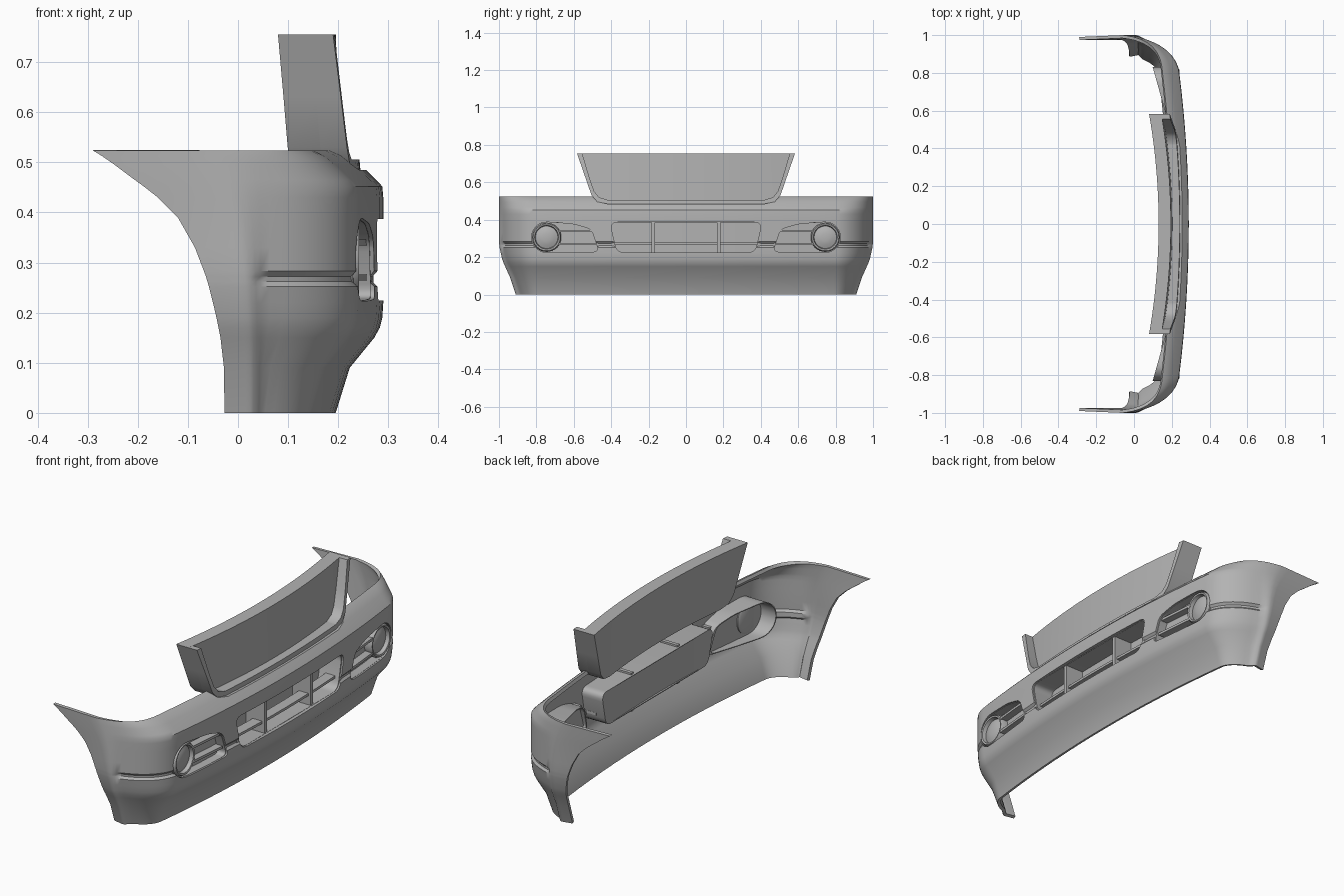
import bpy, bmesh, math
from mathutils import Vector

cube = bpy.data.objects.get("Cube")
if cube:
    bpy.data.objects.remove(cube, do_unlink=True)

grey = bpy.data.materials.new("plain grey")
grey.use_nodes = True
grey.diffuse_color = (0.45, 0.45, 0.45, 1)
grey.node_tree.nodes["Principled BSDF"].inputs["Base Color"].default_value = grey.diffuse_color


def smooth(obj):
    obj.data.shade_smooth()
    obj.data.set_sharp_from_angle(angle=math.radians(35))


def finish(name, bm, recalc=True):
    if recalc:
        bmesh.ops.recalc_face_normals(bm, faces=bm.faces)
    mesh = bpy.data.meshes.new(name)
    bm.to_mesh(mesh)
    bm.free()
    mesh.materials.append(grey)
    obj = bpy.data.objects.new(name, mesh)
    bpy.context.collection.objects.link(obj)
    smooth(obj)
    return obj


def rounded(points, radius, steps=5):
    """Round every corner of a (y, z) outline."""
    pts = [Vector(p) for p in points]
    out = []
    for i, p in enumerate(pts):
        a, b = pts[i - 1] - p, pts[(i + 1) % len(pts)] - p
        s = p + a.normalized() * min(radius, a.length * 0.45)
        e = p + b.normalized() * min(radius, b.length * 0.45)
        for k in range(steps + 1):
            t = k / steps
            out.append(s * (1 - t) ** 2 + p * 2 * t * (1 - t) + e * t * t)
    return out


def scaled(outline, factor):
    c = sum((Vector(p) for p in outline), Vector((0, 0))) / len(outline)
    return [c + (Vector(p) - c) * factor for p in outline]


def flipped(outline, side):
    return [(p[0] * side, p[1]) for p in outline]


def plate(name, outline, back, front, step=0.06):
    """Outline in y and z, thickened in x between two curved sheets."""
    bm = bmesh.new()
    face = bm.faces.new([bm.verts.new((0, p[0], p[1])) for p in outline])
    grown = bmesh.ops.extrude_face_region(bm, geom=[face])
    for v in grown["geom"]:
        if isinstance(v, bmesh.types.BMVert):
            v.co.x = 1
    for k in range(-17, 18):
        bmesh.ops.bisect_plane(bm, geom=bm.verts[:] + bm.edges[:] + bm.faces[:],
                               plane_co=(0, k * step, 0), plane_no=(0, 1, 0))
    for v in bm.verts:
        v.co.x = (front if v.co.x > 0.5 else back)(v.co.y, v.co.z)
    return finish(name, bm)


def tube(name, outline, back, front):
    """Open tunnel with thick walls that follows an outline."""
    bm = bmesh.new()
    loops = []
    for factor, fn in ((1.03, front), (1.03, back), (0.985, back), (0.985, front)):
        loops.append([bm.verts.new((fn(p[0], p[1]), p[0], p[1])) for p in scaled(outline, factor)])
    n = len(outline)
    for i in range(4):
        a, b = loops[i], loops[(i + 1) % 4]
        for j in range(n):
            bm.faces.new((a[j], a[(j + 1) % n], b[(j + 1) % n], b[j]))
    return finish(name, bm)


def bar(name, y0, y1, z0, z1, back, front):
    return plate(name, [(y0, z0), (y1, z0), (y1, z1), (y0, z1)], back, front)


def surf(y):
    """Depth of the bumper face at a given y."""
    return 0.29 - 0.078 * y * y


def inset(amount):
    return lambda y, z: surf(y) - amount


# Plan curve of the bumper: gently bowed face, round corner, straight tail
plan = [Vector((surf(k / 10), k / 10)) for k in range(8)]
c0, c1, c2, c3 = (Vector(p) for p in ((surf(0.8), 0.8), (0.229, 0.9), (0.125, 0.987), (-0.06, 1)))
for k in range(16):
    t = k / 16
    plan.append(c0 * (1 - t) ** 3 + c1 * 3 * t * (1 - t) ** 2 + c2 * 3 * t * t * (1 - t) + c3 * t ** 3)
plan += [c3.lerp(Vector((-0.29, 0.99)), k / 5) for k in range(6)]
plan = [Vector((p.x, -p.y)) for p in reversed(plan[1:])] + plan

# Bumper skin rows: height, front inset, side inset, tail x, groove depth
rows = [(0, .095, .09, -.027, 0), (.09, .067, .06, -.028, 0), (.15, .018, .033, -.035, 0),
        (.17, .007, .024, -.039, 0), (.19, .002, .017, -.043, 0), (.22, 0, .01, -.05, 0),
        (.252, 0, .003, -.058, 0), (.262, 0, .002, -.061, .01), (.272, 0, .001, -.064, .01),
        (.283, 0, 0, -.068, 0), (.33, 0, 0, -.086, 0), (.39, 0, 0, -.12, 0),
        (.43, 0, 0, -.16, 0), (.452, .002, 0, -.188, 0), (.465, .014, 0, -.206, 0),
        (.495, .045, 0, -.246, 0), (.513, .066, 0, -.272, 0), (.524, .09, 0, -.29, 0)]
tail_start = 0.05
bm = bmesh.new()
grid = []
for z, d, e, tail, groove in rows:
    line = []
    for i, p in enumerate(plan):
        tan = (plan[min(i + 1, len(plan) - 1)] - plan[max(i - 1, 0)]).normalized()
        nx, ny = max(tan.y, 0), -tan.x
        g = groove * min(1, max(0, p.x / 0.04))
        x = p.x - (d + g) * nx
        if x < tail_start:
            x = tail_start + (x - tail_start) * (tail_start - tail) / (tail_start + 0.29)
        line.append(bm.verts.new((x, p.y - (e + g) * ny, z)))
    grid.append(line)
for a, b in zip(grid, grid[1:]):
    for j in range(len(a) - 1):
        bm.faces.new((a[j], a[j + 1], b[j + 1], b[j]))
bumper = finish("bumper_skin", bm, recalc=False)
solid = bumper.modifiers.new("thickness", 'SOLIDIFY')
solid.thickness = 0.016
solid.offset = -1

# Outlines of the openings and the upper grille
centre = rounded([(-.412, .387), (-.375, .224), (.375, .224), (.412, .387)], 0.04)
lamp_y, lamp_z = 0.745, 0.306
arc = [(lamp_y + .083 * math.cos(a), lamp_z + .083 * math.sin(a))
       for a in (math.radians(20 * k - 90) for k in range(10))]
fog = rounded(arc + [(.6, .378), (.503, .35), (.462, .228), (.6, .224)], 0.03)
shell_half = [(.583, .755), (.505, .53), (.475, .496), (.42, .485)]
shell = shell_half + flipped(shell_half[::-1], -1)
inner_half = [(.555, .755), (.515, .62), (.49, .55), (.465, .52), (.42, .506)]
u_frame = shell + flipped(inner_half, -1) + inner_half[::-1]

# Cut the openings through the skin
for outline in (centre, fog, flipped(fog, -1), shell):
    cutter = plate("cutter", outline, lambda y, z: 0.08, lambda y, z: 0.4, step=3)
    cutter.hide_render = True
    cut = bumper.modifiers.new("opening", 'BOOLEAN')
    cut.operation, cut.solver, cut.object = 'DIFFERENCE', 'EXACT', cutter
bpy.context.view_layer.update()
cut_mesh = bpy.data.meshes.new_from_object(bumper.evaluated_get(bpy.context.evaluated_depsgraph_get()))
cutters = [m.object for m in bumper.modifiers if m.type == 'BOOLEAN']
bumper.modifiers.clear()
bumper.data = cut_mesh
for c in cutters:
    bpy.data.objects.remove(c, do_unlink=True)
smooth(bumper)


# Upper grille: curved back panel with a U-shaped frame in front
def shell_back(y, z):
    return 0.138 - 0.05 * (y / 0.58) ** 2 - 0.03 * (z - 0.5)


def shell_mid(y, z):
    return shell_back(y, z) + 0.065


def shell_front(y, z):
    return 0.243 - 0.03 * (y / 0.58) ** 2 - 0.09 * (z - 0.5)


plate("upper_grille_panel", shell, shell_back, shell_mid)
plate("upper_grille_frame", u_frame, shell_mid, shell_front)


# Lower centre intake: closed tray with crossing bars
def tray_back(y, z):
    return 0.165 - 0.08 * y * y


tube("intake_walls", centre, tray_back, inset(0.008))
plate("intake_back", scaled(centre, 1.02), tray_back, lambda y, z: tray_back(y, z) + 0.01)
bar("intake_crossbar", -.4, .4, .268, .28, inset(0.08), inset(0.03))

for side, word in ((1, "left"), (-1, "right")):
    y = 0.175 * side
    bar(f"intake_upright_{word}", y - .009, y + .009, .212, .398, inset(0.125), inset(0.018))

    # Lamp recess with its back plate and bars
    hole = flipped(fog, side)
    tube(f"lamp_recess_{word}", hole, lambda y, z: 0.2 - 0.28 * (abs(y) - 0.47), inset(0.008))
    plate(f"lamp_backing_{word}", scaled(hole, 1.01), inset(0.058), inset(0.05))
    for z in (0.27, 0.34):
        bar(f"lamp_bar_{word}", .485 * side, .69 * side, z - .006, z + .006, inset(0.055), inset(0.014))

    # Round lamp with raised rim and domed lens
    bm = bmesh.new()
    rings = []
    for r, x in ((.066, .185), (.078, .192), (.078, .232), (.072, .242), (.064, .24),
                 (.06, .222), (.04, .23), (.02, .234)):
        rings.append([bm.verts.new((x, lamp_y * side + r * math.cos(a), lamp_z + r * math.sin(a)))
                      for a in (math.tau * k / 32 for k in range(32))])
    for a, b in zip(rings, rings[1:]):
        for j in range(32):
            bm.faces.new((a[j], a[(j + 1) % 32], b[(j + 1) % 32], b[j]))
    bm.faces.new(rings[0])
    bm.faces.new(rings[-1])
    finish(f"round_lamp_{word}", bm)
